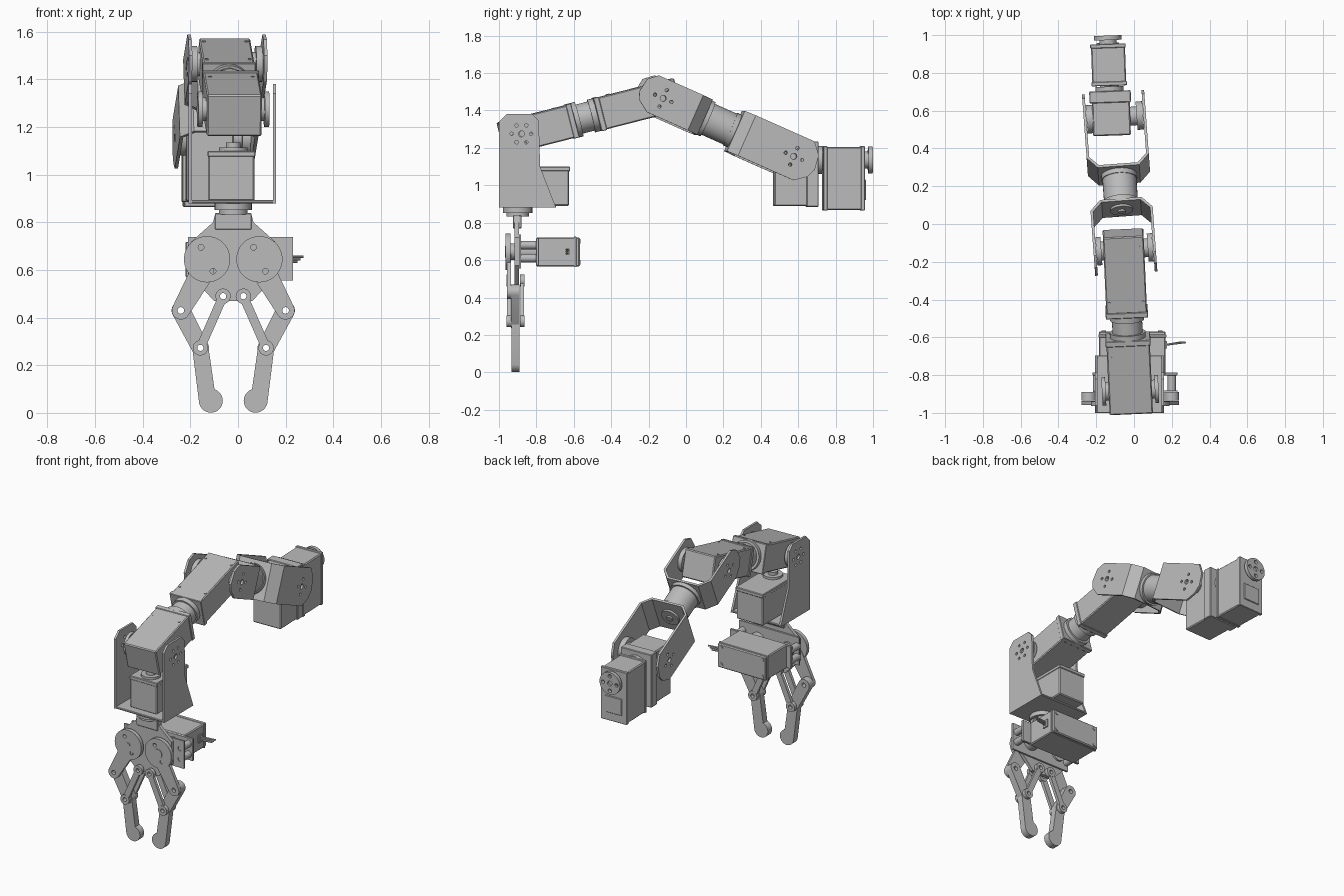
import bpy, bmesh
from math import sin, cos, pi, radians, atan2, acos
from mathutils import Matrix, Vector

if "Cube" in bpy.data.objects:
    bpy.data.objects.remove(bpy.data.objects["Cube"])

grey = bpy.data.materials.new("light_grey")
grey.use_nodes = True
grey.diffuse_color = (0.5, 0.5, 0.5, 1)
grey.node_tree.nodes["Principled BSDF"].inputs["Base Color"].default_value = (0.5, 0.5, 0.5, 1)
WORLD = Matrix()
SIDE = Matrix(((0, 0, 1, 0), (1, 0, 0, 0), (0, 1, 0, 0), (0, 0, 0, 1)))  # drawn in y-z
FRONT = Matrix.Rotation(pi / 2, 4, 'X')                                   # drawn in x-z
shift = Matrix.Translation
parts = []


def add(name, mesh, m):
    ob = bpy.data.objects.new(name, mesh)
    ob.matrix_world = m
    bpy.context.collection.objects.link(ob)
    mesh.materials.clear()
    mesh.materials.append(grey)
    parts.append(ob)
    return ob


def box(name, x, y, z, m=WORLD, bevel=0.006):
    bm = bmesh.new()
    bmesh.ops.create_cube(bm, size=1)
    for v in bm.verts:
        v.co = [(a + b) / 2 + (b - a) * c for (a, b), c in zip((x, y, z), v.co)]
    if bevel:
        bmesh.ops.bevel(bm, geom=bm.edges[:], offset=bevel, segments=1, affect='EDGES')
    me = bpy.data.meshes.new(name)
    bm.to_mesh(me)
    bm.free()
    return add(name, me, m)


def rod(name, a, b, r, m=WORLD, n=32):
    a, b = Vector(a), Vector(b)
    bm = bmesh.new()
    turn = (b - a).to_track_quat('Z', 'Y').to_matrix().to_4x4()
    bmesh.ops.create_cone(bm, cap_ends=True, segments=n, radius1=r, radius2=r,
                          depth=(b - a).length, matrix=shift((a + b) / 2) @ turn)
    me = bpy.data.meshes.new(name)
    bm.to_mesh(me)
    bm.free()
    return add(name, me, m)


def ring(cx, cy, r, n=24):
    return [(cx + r * cos(2 * pi * i / n), cy + r * sin(2 * pi * i / n)) for i in range(n)]


def plate(name, outline, holes, thick, m):
    """Flat sheet with round holes, centred on its own plane."""
    cu = bpy.data.curves.new(name, 'CURVE')
    cu.dimensions, cu.fill_mode, cu.extrude = '2D', 'BOTH', thick / 2
    for pts in [outline] + [ring(*h) for h in holes]:
        sp = cu.splines.new('POLY')
        sp.points.add(len(pts) - 1)
        for p, q in zip(sp.points, pts):
            p.co = (q[0], q[1], 0, 1)
        sp.use_cyclic_u = True
    tmp = bpy.data.objects.new(name + "_tmp", cu)
    bpy.context.collection.objects.link(tmp)
    dg = bpy.context.evaluated_depsgraph_get()
    me = bpy.data.meshes.new_from_object(tmp.evaluated_get(dg))
    bpy.data.objects.remove(tmp)
    me.name = name
    return add(name, me, m)


def capsule(p, r1, q, r2, n=12):
    """Outline of two circles joined by tangents."""
    d = Vector(q) - Vector(p)
    ang, half = atan2(d.y, d.x), acos((r1 - r2) / d.length)
    arc = lambda c, r, a, b: [(c[0] + r * cos(a + (b - a) * i / n),
                               c[1] + r * sin(a + (b - a) * i / n)) for i in range(n + 1)]
    return arc(q, r2, ang - half, ang + half) + arc(p, r1, ang + half, ang + 2 * pi - half)


def bolt_circle(r, n, hole=0.009, mid=0.016):
    return [(0, 0, mid)] + [(*ring(0, 0, r, n)[i], hole) for i in range(n)]


def side_horns(name, m, inner, outer):
    """Stepped discs on both sides of a joint."""
    for s, tag in ((1, "left"), (-1, "right")):
        rod(f"{name}_hub_{tag}", (s * (inner - .02), 0, 0), (s * (inner + .02), 0, 0), .05, m)
        plate(f"{name}_horn_{tag}", ring(0, 0, .075, 32), bolt_circle(.05, 4), outer - inner - .015,
              m @ shift((s * (inner + outer + .015) / 2, 0, 0)) @ SIDE)


def yoke(name, m, h, depth):
    """U bracket: two chamfered cheeks, angled corners and a web."""
    w, t, c = .165, .014, depth - .06
    cheek = [(-.05, -h), (c, -h), (c, h), (-.07, h), (-.12, .06), (-.132, -.02), (-.11, -h * .6)]
    for s, tag in ((1, "left"), (-1, "right")):
        plate(f"{name}_cheek_{tag}", cheek, bolt_circle(.048, 4), t,
              m @ shift((s * (w - t / 2), 0, 0)) @ SIDE)
    half = [(w, c), (w - .055, depth)]
    inner = [(w - .055 - t / 2, depth - t), (w - t, c - .004)]
    prof = half + [(-x, y) for x, y in half[::-1]] + [(-x, y) for x, y in inner[::-1]] + inner
    plate(f"{name}_web", prof, [], 2 * h, m)
    rod(f"{name}_web_horn", (0, depth - t - .012, 0), (0, depth - t, 0), .06, m)
    rod(f"{name}_web_screw", (0, depth - t - .022, 0), (0, depth - t, 0), .02, m)


# gripper body
CX = -0.02
def face(y):
    return shift((CX, y, 0)) @ FRONT

half = [(.075, .84), (.085, .80), (.175, .72), (.175, .57), (.08, .47)]
plate("gripper_plate", half + [(-x, z) for x, z in half[::-1]],
      [(s * .0425, z, .014) for s in (1, -1) for z in (.49, .80)], .022, face(-.905))
plate("motor_mount", [(-.19, .555), (.25, .555), (.25, .738), (-.19, .738)],
      [(.22, .61, .014), (.22, .68, .014)], .012, face(-.888))
box("wrist_block", (-.097, .057), (-.925, -.88), (.77, .838), bevel=.003)
box("gripper_motor", (-.185, .168), (-.80, -.568), (.565, .722))
box("gripper_motor_lid", (-.188, .171), (-.60, -.585), (.562, .725), bevel=.002)
box("gripper_motor_tabs", (-.22, .23), (-.802, -.785), (.57, .718), bevel=.003)
rod("gripper_motor_shaft", (.09, -.9, .645), (.09, -.79, .645), .05)
for x in (-.195, .2):
    for z in (.61, .68):
        rod("standoff", (x, -.89, z), (x, -.79, z), .022, n=20)
for x in (-.16, .14):
    for z in (.588, .70):
        rod("motor_screw", (x, -.57, z), (x, -.563, z), .012, n=12)
box("cable_socket", (.165, .176), (-.66, -.62), (.62, .67), bevel=0)
for i in range(3):
    rod("wire", (.165, -.64, .634 + .011 * i), (.25 + .012 * i, -.626, .634 + .011 * i), .005, n=8)

# gripper gears, cranks, links and fingers
for s, tag in ((1, "left"), (-1, "right")):
    gear, pin, pivot, joint = (s * .11, .645), (s * .0425, .49), (s * .22, .43), (s * .138, .273)
    plate(f"gear_{tag}", ring(*gear, .097, 48),
          [(*gear, .012), (gear[0] + .025, .595, .012), (gear[0] - .025, .695, .012)], .025, face(-.952))
    rod(f"gear_axle_{tag}", (CX + gear[0], -.945, .645), (CX + gear[0], -.87, .645), .045)
    rod(f"gear_screw_{tag}", (CX + gear[0], -.969, .645), (CX + gear[0], -.95, .645), .03 if s > 0 else .014)
    plate(f"crank_{tag}", capsule((s * .13, .59), .05, pivot, .038), [(*pivot, .014)], .022, face(-.947))
    plate(f"finger_upper_{tag}", capsule(pivot, .039, joint, .036),
          [(*pivot, .014), (*joint, .014)], .045, face(-.912))
    plate(f"finger_lower_{tag}", capsule(joint, .034, (s * .108, .05), .036), [(*joint, .014)], .044, face(-.912))
    rod(f"fingertip_{tag}", (CX + s * .094, -.934, .051), (CX + s * .094, -.89, .051), .05)
    for y, end in ((-.948, "front"), (-.875, "back")):
        plate(f"link_{end}_{tag}", capsule(pin, .019, joint, .019), [(*pin, .013), (*joint, .013)], .02, face(y))
        for p in (pin, joint):
            plate(f"link_eye_{end}_{tag}", ring(*p, .032), [(*p, .013)], .023, face(y))

# wrist motor and its bracket
rod("wrist_horn", (CX, -.9, .852), (CX, -.9, .88), .078)
rod("wrist_collar", (CX, -.9, .832), (CX, -.9, .855), .06)
wrist = [(-1, .88), (-.695, .88), (-.78, 1.1), (-.787, 1.345), (-.82, 1.38), (-.96, 1.38), (-1, 1.34)]
holes = [(x - .88, z + 1.275, r) for x, z, r in bolt_circle(.052, 6)]
for x, tag in ((.153, "left"), (-.2, "right")):
    plate(f"shoulder_cheek_{tag}", wrist, holes, .014, shift((x, 0, 0)) @ SIDE)
box("shoulder_base", (-.205, .158), (-1, -.695), (.88, .893), bevel=.003)
box("wrist_motor", (-.125, .07), (-.95, -.625), (.89, 1.09))
box("wrist_motor_lid", (-.128, .073), (-.953, -.62), (1.075, 1.1), bevel=.004)
rod("wrist_motor_back_hub", (CX, -.88, 1.09), (CX, -.88, 1.115), .06)
rod("wrist_motor_cap", (CX, -.88, 1.1), (CX, -.88, 1.135), .03)

# forearm: two motors joined by a tube
fore = shift((-.02, -.88, 1.275)) @ Matrix.Rotation(radians(2.6), 4, 'Z') @ Matrix.Rotation(radians(14.3), 4, 'X')
box("forearm_motor", (-.115, .115), (-.11, .285), (-.09, .09), fore)
box("forearm_motor_lid", (-.119, .119), (.262, .292), (-.094, .094), fore, .003)
side_horns("shoulder", fore, .115, .15)
rod("forearm_collar_front", (0, .28, 0), (0, .318, 0), .095, fore)
rod("forearm_tube", (0, .3, 0), (0, .45, 0), .08, fore)
rod("forearm_collar_back", (0, .385, 0), (0, .425, 0), .09, fore)
box("elbow_motor_lid", (-.112, .112), (.415, .445), (-.092, .092), fore, .003)
box("elbow_motor", (-.108, .108), (.44, .86), (-.088, .088), fore)
for v in (.2, .5, .8):
    for x in (-.09, .09):
        rod("forearm_screw", (x, v, .085), (x, v, .092), .008, fore, 10)

# upper arm: two yokes joined by a tube
upper = shift((-.05, -.134, 1.465)) @ Matrix.Rotation(radians(4.2), 4, 'Z') @ Matrix.Rotation(radians(-23.9), 4, 'X')
side_horns("elbow", upper, .108, .15)
yoke("elbow_yoke", upper, .103, .25)
rod("upper_collar_front", (0, .25, 0), (0, .275, 0), .1, upper)
rod("upper_tube", (0, .25, 0), (0, .435, 0), .09, upper)
rod("upper_collar_back", (0, .405, 0), (0, .44, 0), .095, upper)
rear = upper @ shift((0, .766, 0))
yoke("rear_yoke", rear @ Matrix.Rotation(pi, 4, 'Z'), .118, .335)

# rear joint motor and base motor
side_horns("rear_joint", rear, .1, .15)
tail = shift((-.105, 0, 0)) @ Matrix.Rotation(radians(2), 4, 'Z')
box("rear_motor", (-.095, .105), (.468, .65), (.888, 1.23), tail)
box("rear_motor_flange", (-.108, .112), (.642, .705), (.885, 1.235), tail, .004)
rod("base_front_horn", (0, .70, 1.135), (0, .728, 1.135), .074, tail)
rod("base_front_hub", (0, .70, 1.135), (0, .75, 1.135), .05, tail)
box("base_motor", (-.09, .09), (.735, .95), (.868, 1.205), tail)
for y in (.732, .932):
    box("base_motor_lid", (-.094, .094), (y, y + .022), (.865, 1.209), tail, .003)
box("base_motor_panel", (-.06, .06), (.95, .96), (.92, 1.03), tail, .003)
rod("base_back_hub", (0, .945, 1.135), (0, .985, 1.135), .045, tail)
plate("base_back_horn", ring(0, 1.135, .073, 32),
      [(x, z + 1.135, r) for x, z, r in bolt_circle(.048, 4, .012)], .024, tail @ shift((0, .986, 0)) @ FRONT)

# smooth the round parts, keep edges sharp
bpy.ops.object.select_all(action='DESELECT')
for ob in parts:
    ob.select_set(True)
bpy.context.view_layer.objects.active = parts[0]
bpy.ops.object.shade_smooth_by_angle(angle=radians(30))
